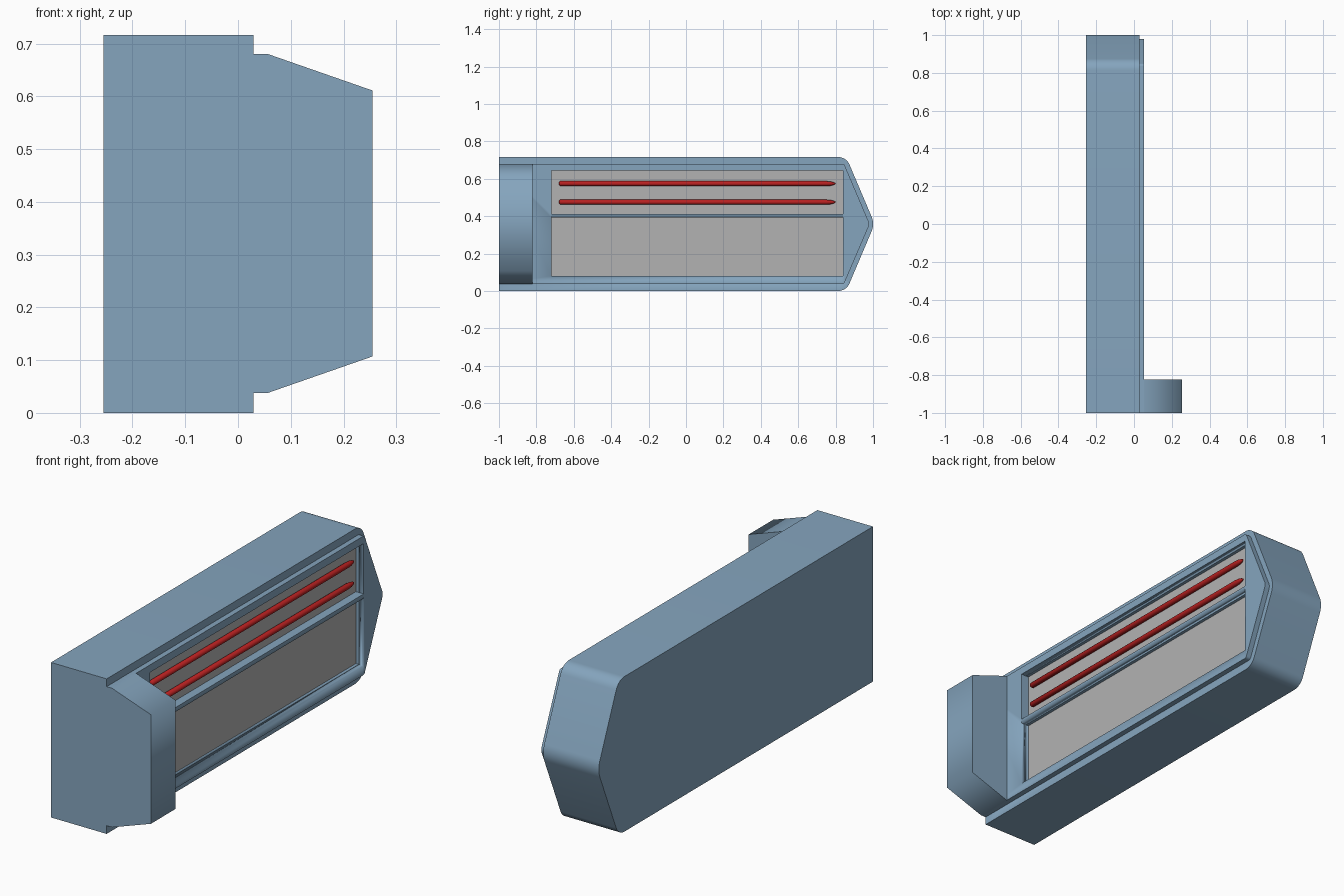
import bpy, bmesh
from math import pi, cos, sin, tan, radians
from mathutils import Vector

if "Cube" in bpy.data.objects:
    bpy.data.objects.remove(bpy.data.objects["Cube"])


def material(name, rgb):
    m = bpy.data.materials.new(name)
    m.diffuse_color = (*rgb, 1)
    m.use_nodes = True
    m.node_tree.nodes["Principled BSDF"].inputs["Base Color"].default_value = m.diffuse_color
    return m


BLUE = material("blue_shell", (0.235, 0.376, 0.515))
GREY = material("grey_panel", (0.45, 0.45, 0.45))
RED = material("red_rod", (0.48, 0.015, 0.015))


def finish(bm, name, mat, angle=30):
    bmesh.ops.recalc_face_normals(bm, faces=bm.faces)
    me = bpy.data.meshes.new(name)
    bm.to_mesh(me)
    bm.free()
    ob = bpy.data.objects.new(name, me)
    bpy.context.collection.objects.link(ob)
    if mat:
        me.materials.append(mat)
    bpy.ops.object.select_all(action='DESELECT')
    ob.select_set(True)
    bpy.context.view_layer.objects.active = ob
    bpy.ops.object.shade_smooth_by_angle(angle=radians(angle))
    return ob


def prism(name, points, offset, mat, angle=30):
    bm = bmesh.new()
    face = bm.faces.new([bm.verts.new(p) for p in points])
    ext = bmesh.ops.extrude_face_region(bm, geom=[face])
    verts = [v for v in ext["geom"] if isinstance(v, bmesh.types.BMVert)]
    bmesh.ops.translate(bm, vec=offset, verts=verts)
    return finish(bm, name, mat, angle)


def rounded(corners, segs=8):
    """Outline from (a, b, radius) corners, each rounded by its radius."""
    out = []
    n = len(corners)
    for i, (a, b, r) in enumerate(corners):
        p = Vector((a, b))
        if r == 0:
            out.append(p)
            continue
        u = (Vector(corners[i - 1][:2]) - p).normalized()
        w = (Vector(corners[(i + 1) % n][:2]) - p).normalized()
        half = u.angle(w) / 2
        centre = p + (u + w).normalized() * (r / sin(half))
        start = p + u * (r / tan(half)) - centre
        end = p + w * (r / tan(half)) - centre
        total = start.angle(end)
        for k in range(segs + 1):
            t = k / segs
            out.append(centre + (start * sin((1 - t) * total) + end * sin(t * total)) / sin(total))
    return out


def box(name, x0, x1, y0, y1, z0, z1, mat):
    return prism(name, [(x0, y0, z0), (x0, y1, z0), (x0, y1, z1), (x0, y0, z1)],
                 (x1 - x0, 0, 0), mat)


def rod(name, x, z, profile, sides=16):
    bm = bmesh.new()
    rings = [[bm.verts.new((x + r * cos(2 * pi * k / sides), y, z + r * sin(2 * pi * k / sides)))
              for k in range(sides)] for y, r in profile]
    for a, b in zip(rings, rings[1:]):
        for k in range(sides):
            j = (k + 1) % sides
            bm.faces.new((a[k], a[j], b[j], b[k]))
    bm.faces.new(rings[0])
    bm.faces.new(rings[-1])
    return finish(bm, name, RED, 50)


# Pointed main shell and the raised face plate on its +x side
shell_outline = rounded([(-1, 0, 0), (0.857, 0, 0.066), (1.009, 0.358, 0.1),
                         (0.857, 0.716, 0.066), (-1, 0.716, 0)])
plate_outline = rounded([(-1, 0.038, 0), (0.845, 0.038, 0.015), (0.982, 0.358, 0.04),
                         (0.845, 0.68, 0.015), (-1, 0.68, 0)])
shell = prism("main_shell", [(-0.255, y, z) for y, z in shell_outline], (0.284, 0, 0), BLUE)
plate = prism("face_plate", [(0.029, y, z) for y, z in plate_outline], (0.025, 0, 0), BLUE)

# Two recessed pockets with grey floor panels
FLOOR = 0.012
for label, z0, z1 in (("lower", 0.08, 0.392), ("upper", 0.412, 0.645)):
    cutter = box(label + "_pocket_cutter", FLOOR, 0.2, -0.72, 0.84, z0, z1, None)
    cutter.hide_render = True
    for target in (shell, plate):
        mod = target.modifiers.new("pocket", 'BOOLEAN')
        mod.operation = 'DIFFERENCE'
        mod.solver = 'EXACT'
        mod.object = cutter
        bpy.context.view_layer.objects.active = target
        bpy.ops.object.modifier_apply(modifier=mod.name)
    bpy.data.objects.remove(cutter)
    box(label + "_panel", FLOOR - 0.004, FLOOR + 0.002, -0.72, 0.84, z0, z1, GREY)

# Chamfered end block
block = [(0.029, 0.038), (0.057, 0.038), (0.255, 0.107),
         (0.255, 0.611), (0.057, 0.68), (0.029, 0.68)]
prism("end_block", [(x, -1, z) for x, z in block], (0, 0.178, 0), BLUE, 75)

# Red rods in the upper pocket
rod_profile = [(-0.68, 0.006), (-0.672, 0.013), (0.75, 0.013),
               (0.772, 0.0115), (0.79, 0.007), (0.80, 0.002)]
for label, z in (("lower_rod", 0.475), ("upper_rod", 0.574)):
    rod(label, 0.032, z, rod_profile)
